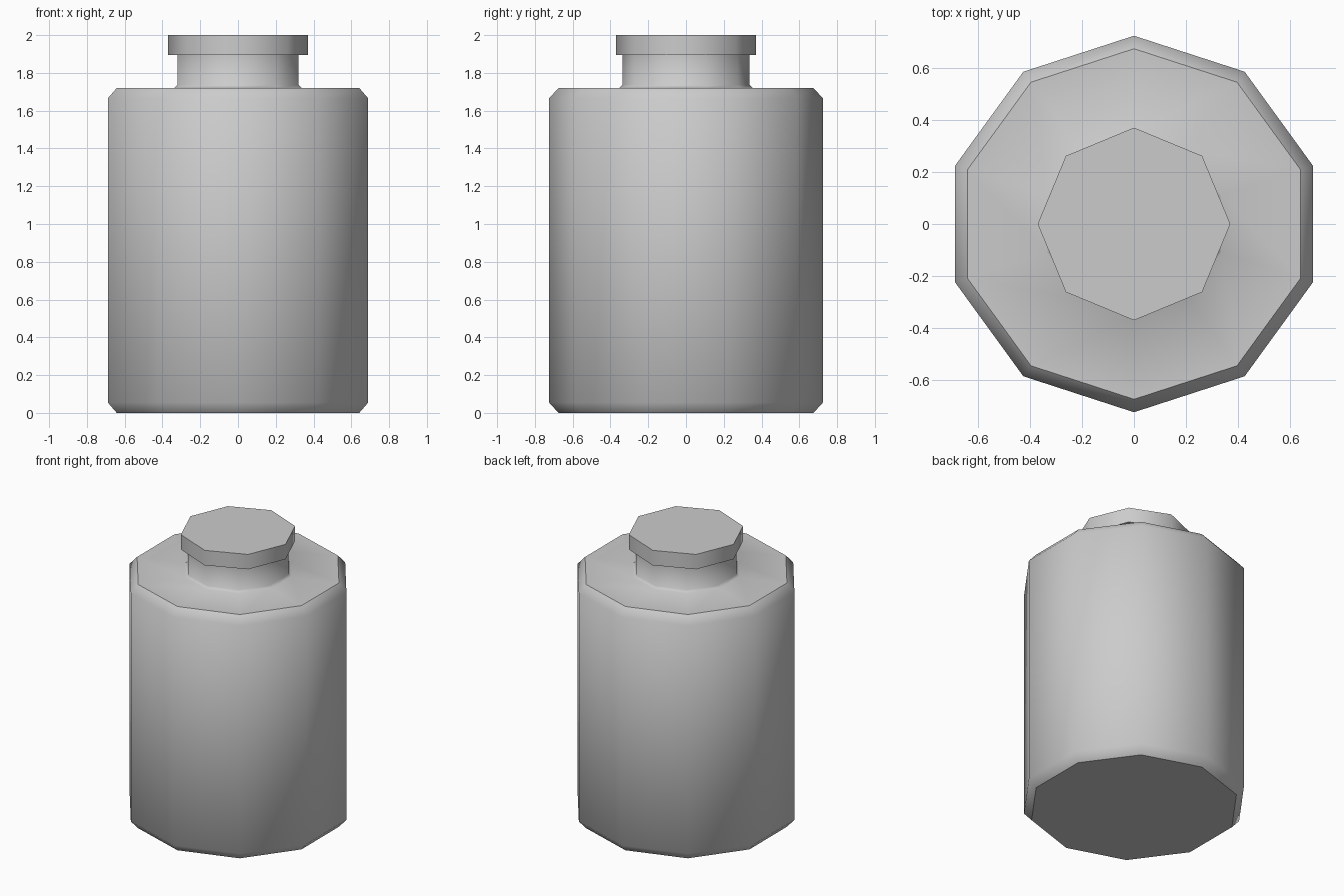
import bpy, bmesh, math

if "Cube" in bpy.data.objects:
    bpy.data.objects.remove(bpy.data.objects["Cube"])


def lathe(name, profile, sides, start_deg):
    """Spin an (radius, height) profile into a closed low-poly solid."""
    bm = bmesh.new()
    rings = []
    for r, z in profile:
        ring = []
        for i in range(sides):
            a = math.radians(start_deg) + 2 * math.pi * i / sides
            ring.append(bm.verts.new((r * math.cos(a), r * math.sin(a), z)))
        rings.append(ring)
    for low, high in zip(rings, rings[1:]):
        for i in range(sides):
            j = (i + 1) % sides
            bm.faces.new((low[i], low[j], high[j], high[i]))
    bm.faces.new(rings[0][::-1])
    bm.faces.new(rings[-1])
    mesh = bpy.data.meshes.new(name)
    bm.to_mesh(mesh)
    bm.free()
    obj = bpy.data.objects.new(name, mesh)
    bpy.context.collection.objects.link(obj)
    bpy.ops.object.select_all(action='DESELECT')
    obj.select_set(True)
    bpy.context.view_layer.objects.active = obj
    bpy.ops.object.shade_smooth_by_angle(angle=math.radians(46))
    return obj


# Ten-sided bottle with chamfered rims and a flared neck
lathe("bottle", [(0.675, 0), (0.725, 0.055), (0.725, 1.665), (0.675, 1.72),
                 (0.354, 1.72), (0.337, 1.736), (0.337, 1.90)], 10, 90)

# Eight-sided stopper cap
lathe("cap", [(0.371, 1.895), (0.371, 2.0)], 8, 0)
